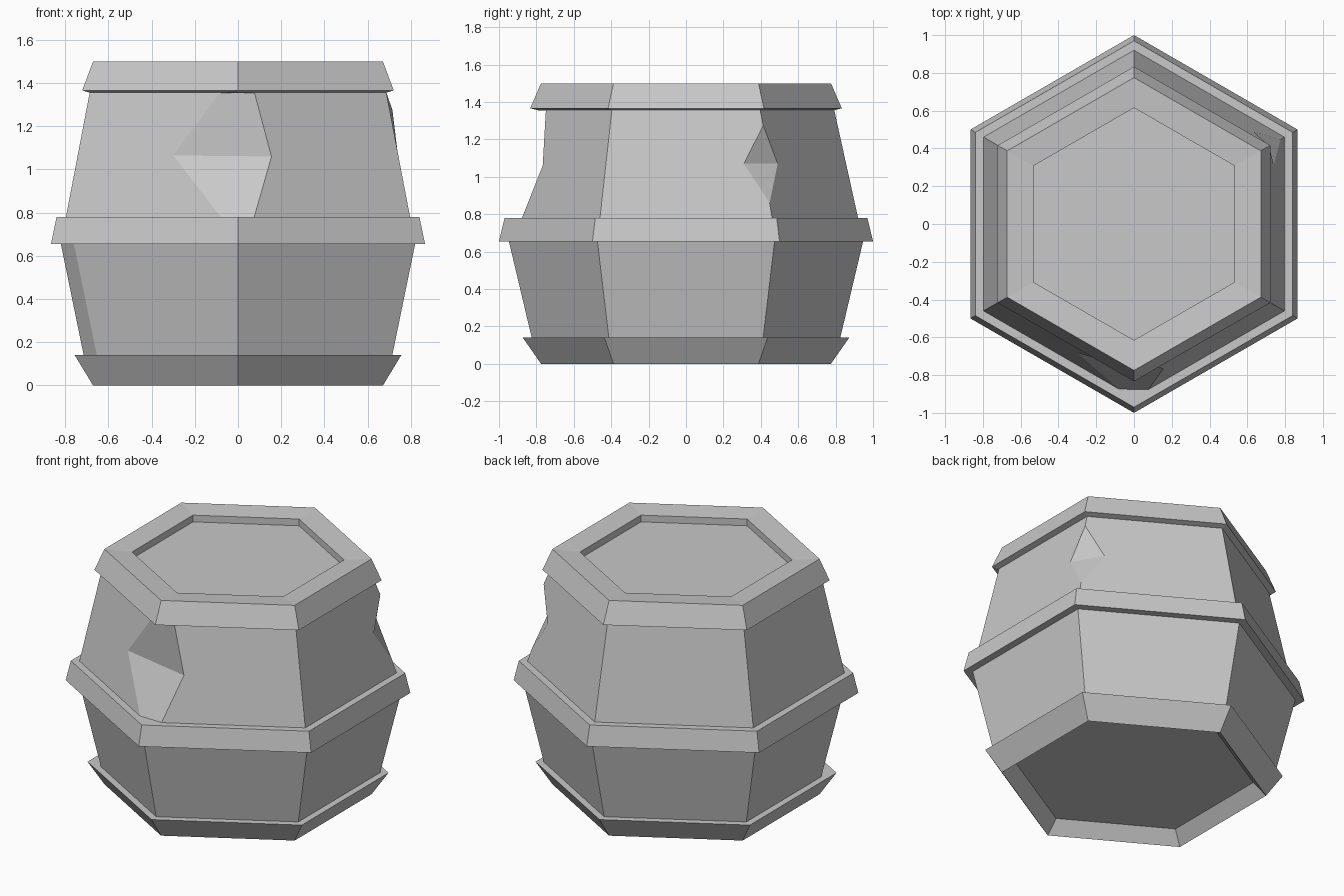
import bpy
import math
from mathutils import Vector

default = bpy.data.objects.get("Cube")
if default:
    bpy.data.objects.remove(default, do_unlink=True)

grey = bpy.data.materials.new("light grey")
grey.use_nodes = True
colour = (0.58, 0.58, 0.58, 1.0)
grey.diffuse_color = colour
bsdf = next(n for n in grey.node_tree.nodes if n.type == 'BSDF_PRINCIPLED')
bsdf.inputs["Base Color"].default_value = colour


def hexagon(radius, z):
    """Six corners, counterclockwise, starting at the front."""
    angles = [math.radians(60 * k - 90) for k in range(6)]
    return [Vector((radius * math.cos(a), radius * math.sin(a), z)) for a in angles]


def build(name, verts, faces):
    mesh = bpy.data.meshes.new(name)
    mesh.from_pydata([tuple(v) for v in verts], [], faces)
    mesh.materials.append(grey)
    mesh.update()
    obj = bpy.data.objects.new(name, mesh)
    bpy.context.collection.objects.link(obj)
    return obj


def stack(name, rings):
    """Closed solid skinned through rings of equal point count."""
    n = len(rings[0])
    verts = [v for ring in rings for v in ring]
    faces = [tuple(reversed(range(n)))]
    for r in range(len(rings) - 1):
        for k in range(n):
            j = (k + 1) % n
            faces.append((r * n + k, r * n + j, (r + 1) * n + j, (r + 1) * n + k))
    last = (len(rings) - 1) * n
    faces.append(tuple(range(last, last + n)))
    return build(name, verts, faces)


def bevel_corner(ring, index, width):
    """Replace one corner with two points, for a worn edge."""
    here, before, after = ring[index], ring[index - 1], ring[(index + 1) % len(ring)]
    worn = [here + (p - here).normalized() * width for p in (before, after)]
    return ring[:index] + worn + ring[index + 1:]


# Hoops, the lowest with a hollow underside and the top one holding a recessed lid
stack("bottom_hoop", [hexagon(0.70, 0.08), hexagon(0.775, 0), hexagon(0.873, 0.14)])
stack("middle_hoop", [hexagon(1.0, 0.655), hexagon(0.97, 0.78)])
stack("top_hoop_and_lid", [hexagon(0.79, 1.355), hexagon(0.833, 1.366),
                           hexagon(0.775, 1.5), hexagon(0.615, 1.488),
                           hexagon(0.615, 1.445)])

# Lower body with one worn corner at the front right
stack("lower_body", [bevel_corner(hexagon(r, z), 5, 0.07)
                     for r, z in ((0.825, 0.14), (0.947, 0.655))])

# Upper body with a broad notch in the front corner and a chip in the back left one
points = {}
for k, (low, high) in enumerate(zip(hexagon(0.92, 0.78), hexagon(0.792, 1.36))):
    points[f"low{k}"], points[f"high{k}"] = low, high
points.update({
    "notch_low_r": (-0.08, -0.874, 0.78), "notch_low_l": (0.075, -0.877, 0.78),
    "notch_mid_r": (-0.30, -0.682, 1.065), "notch_mid_l": (0.155, -0.766, 1.06),
    "notch_high_r": (-0.08, -0.746, 1.36), "notch_high_l": (0.075, -0.749, 1.36),
    "chip_low": (0.775, 0.447, 0.86), "chip_high": (0.715, 0.413, 1.275),
    "chip_front": (0.74, 0.31, 1.07), "chip_back": (0.633, 0.49, 1.07),
})
panels = [
    "notch_low_l low1 high1 notch_high_l notch_mid_l",
    "low1 low2 chip_low chip_front chip_high high2 high1",
    "low2 low3 high3 high2 chip_high chip_back chip_low",
    "low3 low4 high4 high3",
    "low4 low5 high5 high4",
    "low5 notch_low_r notch_mid_r notch_high_r high5",
    "notch_low_r notch_low_l notch_mid_l notch_mid_r",
    "notch_mid_r notch_mid_l notch_high_l notch_high_r",
    "chip_low chip_back chip_front",
    "chip_front chip_back chip_high",
]
order = {name: i for i, name in enumerate(points)}
build("upper_body", points.values(),
      [[order[name] for name in panel.split()] for panel in panels])
